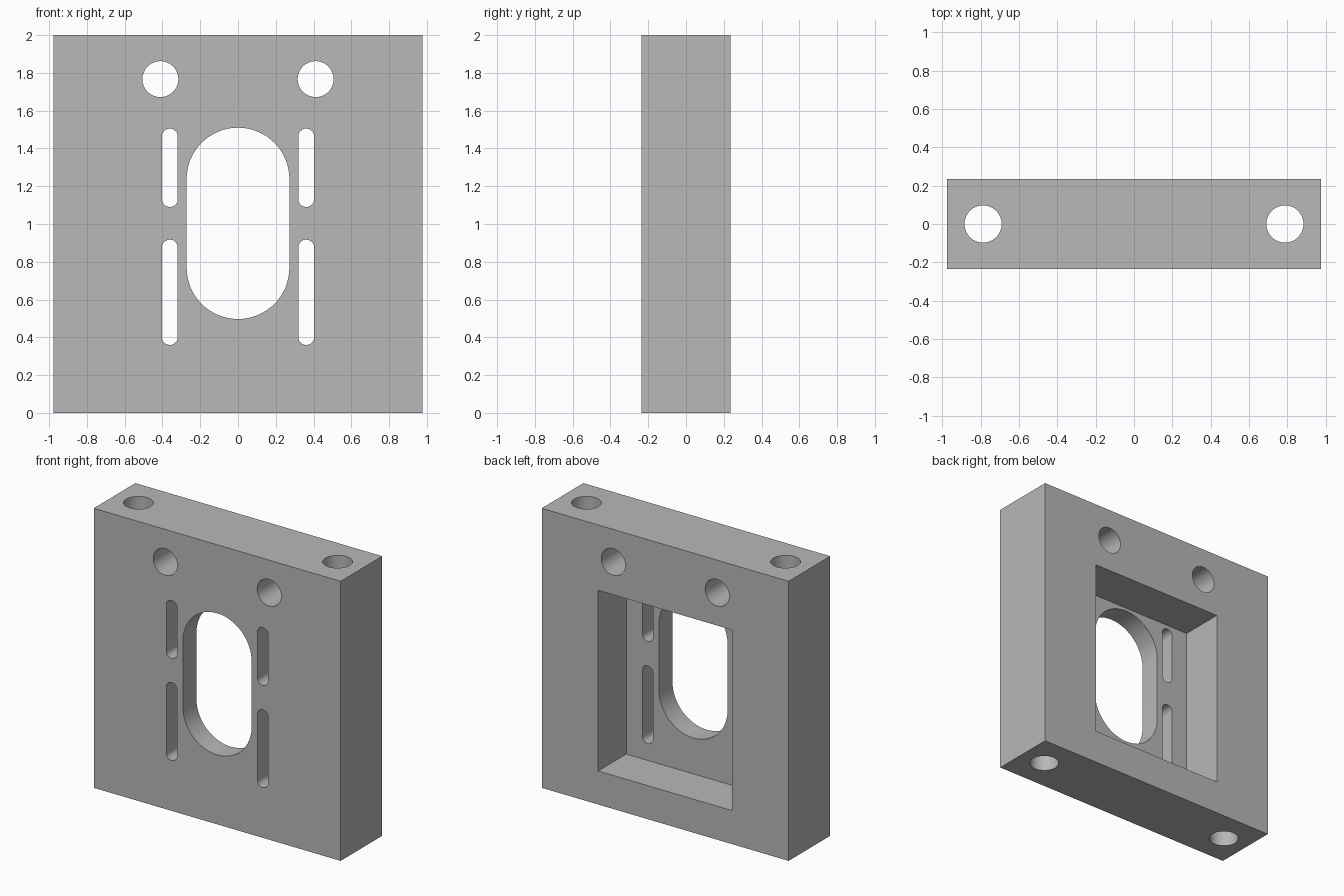
import bpy
import bmesh
from math import cos, sin, pi
from mathutils import Matrix

cube = bpy.data.objects.get("Cube")
if cube:
    bpy.data.objects.remove(cube, do_unlink=True)

W, D, H = 1.954, 0.47, 2.0

grey = bpy.data.materials.new("plain_grey")
grey.use_nodes = True
GREY = (0.48, 0.48, 0.48, 1)
grey.diffuse_color = GREY
grey.node_tree.nodes["Principled BSDF"].inputs["Base Color"].default_value = GREY


def link(name, bm):
    bmesh.ops.recalc_face_normals(bm, faces=bm.faces)
    mesh = bpy.data.meshes.new(name)
    bm.to_mesh(mesh)
    bm.free()
    mesh.materials.append(grey)
    obj = bpy.data.objects.new(name, mesh)
    bpy.context.collection.objects.link(obj)
    return obj


def box(name, x, y, z):
    """Box spanning the given (low, high) ranges."""
    bm = bmesh.new()
    size = [b - a for a, b in (x, y, z)]
    mid = [(a + b) / 2 for a, b in (x, y, z)]
    bmesh.ops.create_cube(bm, size=1, matrix=Matrix.Translation(mid) @ Matrix.Diagonal((*size, 1)))
    return link(name, bm)


def slot(name, x, low, high, r, steps=32):
    """Round-ended cutter running front to back; a plain hole if high - low = 2r."""
    bm = bmesh.new()
    pts = []
    for start, z in ((0, high - r), (pi, low + r)):
        for i in range(steps + 1):
            a = start + pi * i / steps
            pts.append((x + r * cos(a), -D, z + r * sin(a)))
    face = bm.faces.new([bm.verts.new(p) for p in pts])
    bmesh.ops.remove_doubles(bm, verts=bm.verts, dist=1e-5)
    ext = bmesh.ops.extrude_face_region(bm, geom=list(bm.faces))
    verts = [v for v in ext["geom"] if isinstance(v, bmesh.types.BMVert)]
    bmesh.ops.translate(bm, verts=verts, vec=(0, 2 * D, 0))
    return link(name, bm)


def upright_hole(name, x, r):
    bm = bmesh.new()
    bmesh.ops.create_cone(bm, cap_ends=True, segments=64, radius1=r, radius2=r,
                          depth=H * 1.2, matrix=Matrix.Translation((x, 0, H / 2)))
    return link(name, bm)


# Solid block
block = box("mounting_block", (-W / 2, W / 2), (-D / 2, D / 2), (0, H))

# Rear pocket and central window
cutters = [
    box("rear_pocket_cutter", (-0.53, 0.53), (-0.082, D), (0.24, 1.532)),
    slot("window_cutter", 0, 0.497, 1.51, 0.272),
]

# Mirrored holes and slots
for side, s in (("right", -1), ("left", 1)):
    cutters += [
        upright_hole(side + "_bolt_hole_cutter", s * 0.788, 0.097),
        slot(side + "_cross_hole_cutter", s * 0.411, 1.672, 1.862, 0.095),
        slot(side + "_upper_slot_cutter", s * 0.361, 1.09, 1.505, 0.042),
        slot(side + "_lower_slot_cutter", s * 0.361, 0.36, 0.917, 0.042),
    ]

for c in cutters:
    c.hide_render = True
    mod = block.modifiers.new(c.name, "BOOLEAN")
    mod.operation = "DIFFERENCE"
    mod.solver = "EXACT"
    mod.object = c

# Bake the cuts and discard the cutters
bpy.context.view_layer.update()
deps = bpy.context.evaluated_depsgraph_get()
mesh = bpy.data.meshes.new_from_object(block.evaluated_get(deps))
block.modifiers.clear()
block.data = mesh
mesh.materials.clear()
mesh.materials.append(grey)
for p in mesh.polygons:
    p.material_index = 0
for c in cutters:
    bpy.data.objects.remove(c, do_unlink=True)

# Smooth bores, crisp rims
bpy.ops.object.select_all(action="DESELECT")
block.select_set(True)
bpy.context.view_layer.objects.active = block
bpy.ops.object.shade_smooth_by_angle(angle=pi / 6)
